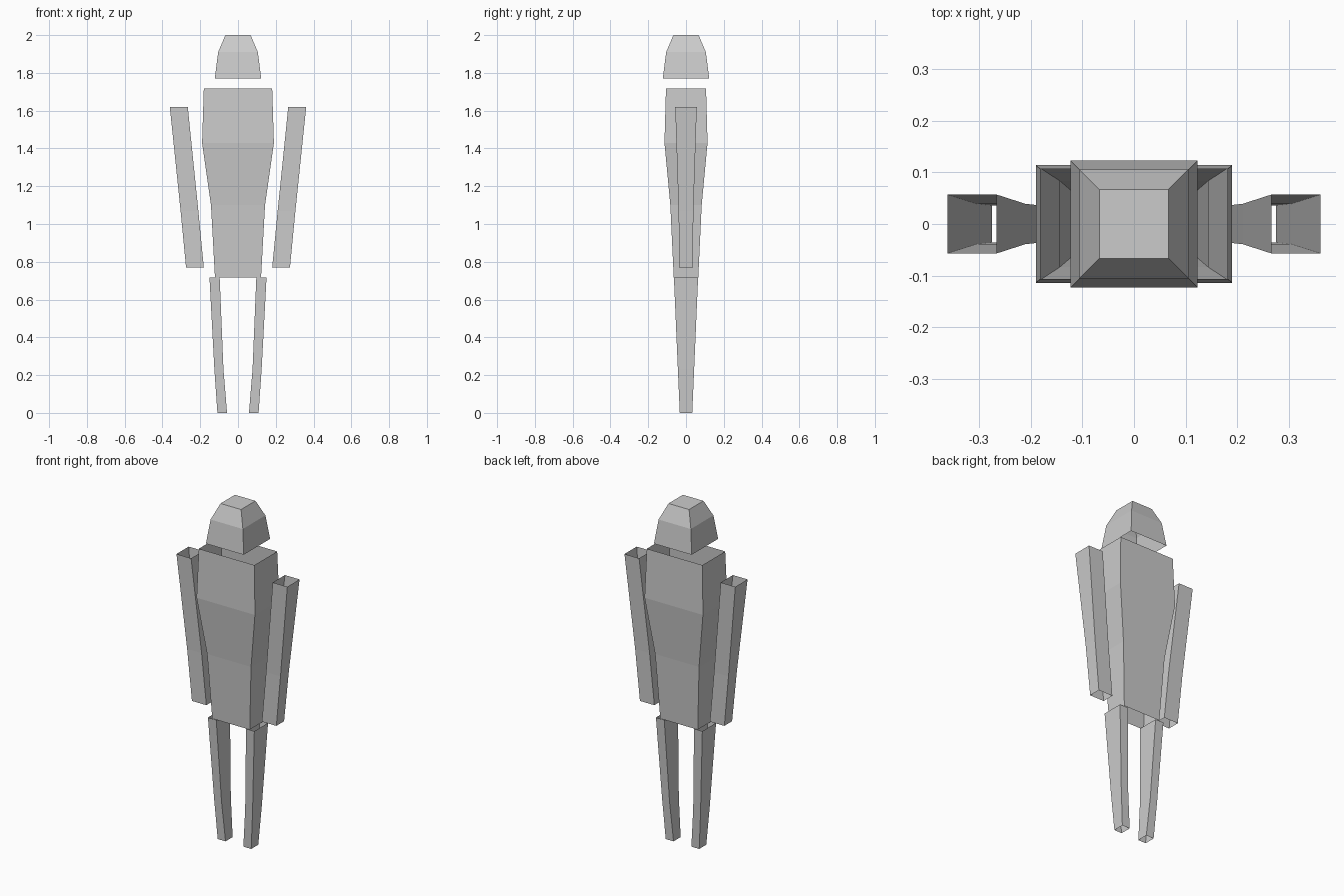
import bpy
import bmesh

if "Cube" in bpy.data.objects:
    bpy.data.objects.remove(bpy.data.objects["Cube"])


def sleeve(name, sections, cap_top=False):
    """Open four-sided tube; sections are (z, x_min, x_max, half_depth), bottom to top."""
    bm = bmesh.new()
    rings = []
    for z, x0, x1, d in sections:
        corners = ((x0, -d), (x1, -d), (x1, d), (x0, d))
        rings.append([bm.verts.new((x, y, z)) for x, y in corners])
    for low, high in zip(rings, rings[1:]):
        for i in range(4):
            j = (i + 1) % 4
            bm.faces.new((low[i], low[j], high[j], high[i]))
    if cap_top:
        bm.faces.new(rings[-1])
    mesh = bpy.data.meshes.new(name)
    bm.to_mesh(mesh)
    bm.free()
    obj = bpy.data.objects.new(name, mesh)
    bpy.context.collection.objects.link(obj)
    return obj


def centred(profile):
    """Turn (z, half_width, half_depth) rows into symmetric sections."""
    return [(z, -w, w, d) for z, w, d in profile]


# Head: tapered hood, closed on top
sleeve("head", centred([(1.77, 0.123, 0.123), (1.91, 0.105, 0.105),
                        (2.0, 0.067, 0.067)]), cap_top=True)

# Torso: widest at the chest, open at both ends
sleeve("torso", centred([(0.718, 0.122, 0.065), (1.1, 0.143, 0.083),
                         (1.43, 0.19, 0.114), (1.718, 0.181, 0.106)]))

# Arms and legs: slanted open tubes, one per side
arm = [(0.77, 0.181, 0.275, 0.036), (1.07, 0.21, 0.304, 0.039), (1.62, 0.266, 0.361, 0.057)]
leg = [(0.0, 0.058, 0.109, 0.033), (0.23, 0.077, 0.125, 0.043), (0.716, 0.097, 0.151, 0.064)]
for limb, sections in (("arm", arm), ("leg", leg)):
    sleeve("right_" + limb, sections)
    sleeve("left_" + limb, [(z, -x1, -x0, d) for z, x0, x1, d in sections])
